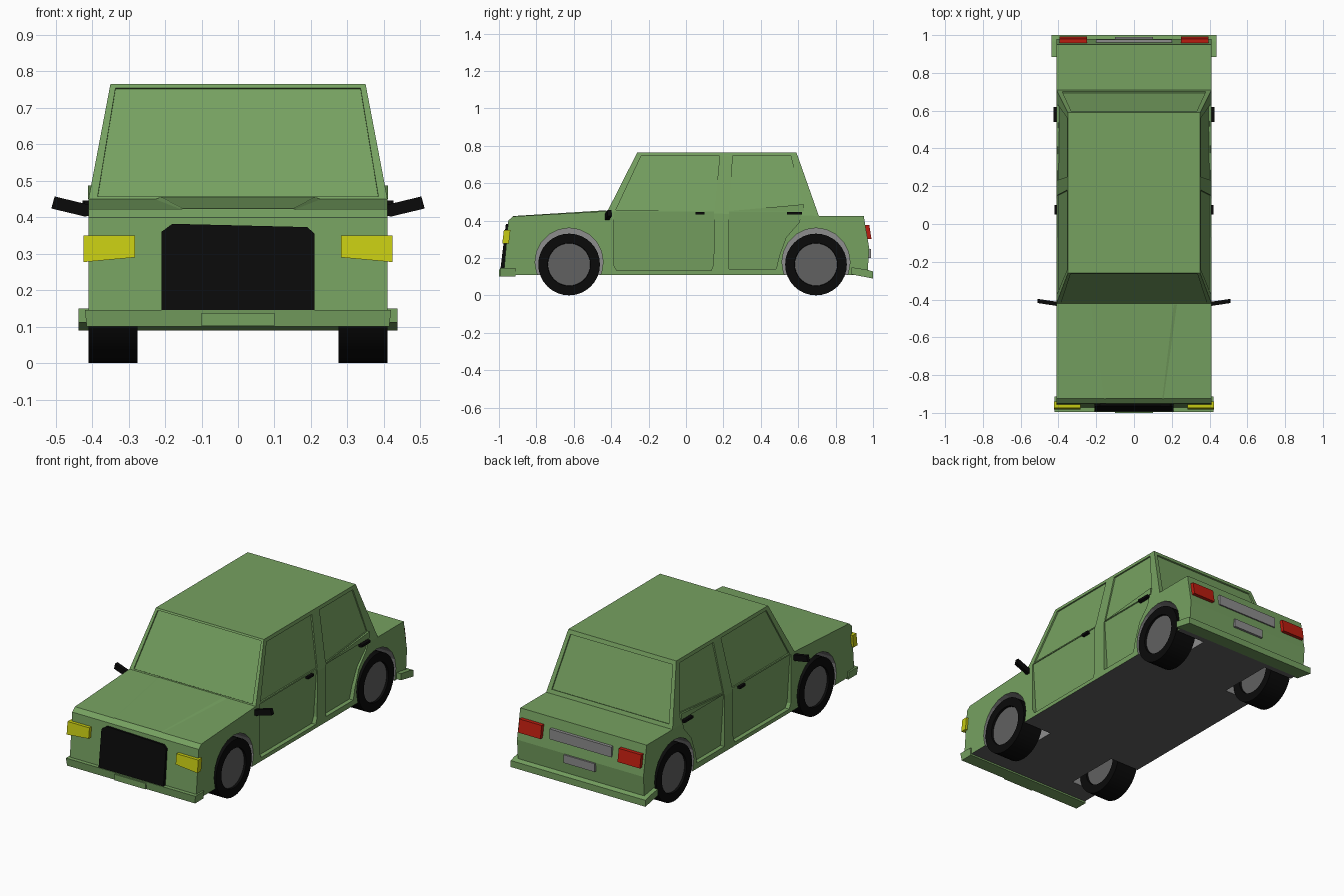
import bpy, bmesh, math
from mathutils import Vector

cube = bpy.data.objects.get("Cube")
if cube:
    bpy.data.objects.remove(cube, do_unlink=True)


def material(name, rgb):
    m = bpy.data.materials.new(name)
    m.use_nodes = True
    m.diffuse_color = (*rgb, 1)
    m.node_tree.nodes["Principled BSDF"].inputs["Base Color"].default_value = (*rgb, 1)
    return m


GREEN = material("leaf green paint", (0.18, 0.355, 0.118))
BLACK = material("black", (0.003, 0.003, 0.003))
DARK = material("dark grey", (0.12, 0.12, 0.12))
GREY = material("light grey", (0.27, 0.27, 0.27))
YELLOW = material("headlight yellow", (0.57, 0.60, 0.006))
RED = material("tail light red", (0.50, 0.012, 0.005))


def finish(name, bm, *mats):
    bmesh.ops.recalc_face_normals(bm, faces=bm.faces)
    me = bpy.data.meshes.new(name)
    bm.to_mesh(me)
    bm.free()
    for m in mats:
        me.materials.append(m)
    ob = bpy.data.objects.new(name, me)
    bpy.context.collection.objects.link(ob)
    return ob


def solid(name, ring_a, ring_b, mat):
    """Closed solid between two matching outlines."""
    bm = bmesh.new()
    a = [bm.verts.new(p) for p in ring_a]
    b = [bm.verts.new(p) for p in ring_b]
    bm.faces.new(a)
    bm.faces.new(b)
    for i in range(len(a)):
        j = (i + 1) % len(a)
        bm.faces.new((a[i], a[j], b[j], b[i]))
    return finish(name, bm, mat)


def plate(name, pts, vec, mat):
    v = Vector(vec)
    return solid(name, pts, [Vector(p) + v for p in pts], mat)


def box(name, x, y, z, mat):
    ring = [(x[0], y[0], z[0]), (x[1], y[0], z[0]), (x[1], y[0], z[1]), (x[0], y[0], z[1])]
    return plate(name, ring, (0, y[1] - y[0], 0), mat)


# Body shell: (y, z, half width) around the side profile
profile = [(-0.975, 0.11, 0.41), (-0.95, 0.40, 0.41), (-0.925, 0.422, 0.41), (-0.42, 0.45, 0.41),
           (-0.26, 0.765, 0.35), (0.59, 0.765, 0.35), (0.71, 0.425, 0.41),
           (0.95, 0.425, 0.41), (0.98, 0.25, 0.41), (0.97, 0.11, 0.41)]
bm = bmesh.new()
sides = [[bm.verts.new((s * w, y, z)) for y, z, w in profile] for s in (1, -1)]
for i in range(len(profile)):
    j = (i + 1) % len(profile)
    f = bm.faces.new((sides[0][i], sides[0][j], sides[1][j], sides[1][i]))
    f.material_index = 1 if j == 0 else 0
for ring in sides:
    bm.faces.new(ring[:4] + ring[6:])
    bm.faces.new(ring[3:7])
body = finish("body", bm, GREEN, DARK, GREY)

# Cutters: wheel wells, recessed windows, doors and screens
cutters = []
WHEELS = {"front": -0.625, "rear": 0.695}
windows = [[(-0.375, 0.456), (-0.24, 0.745), (0.18, 0.745), (0.152, 0.456)],
           [(0.25, 0.745), (0.56, 0.745), (0.625, 0.489), (0.232, 0.456)]]
doors = [[(-0.385, 0.448), (0.15, 0.448), (0.148, 0.17), (0.135, 0.132), (-0.37, 0.132), (-0.385, 0.16)],
         [(0.23, 0.448), (0.62, 0.448), (0.605, 0.39), (0.535, 0.31), (0.498, 0.21), (0.482, 0.142), (0.23, 0.142)]]


def window_x(z):
    return 0.401 - (z - 0.45) * 0.06 / 0.315


def door_x(z):
    return 0.384 + (z - 0.13) * 0.065


for s in (1, -1):
    for y in WHEELS.values():
        ring = [(s * 0.22, y + 0.182 * math.cos(t * math.tau / 20), 0.178 + 0.182 * math.sin(t * math.tau / 20))
                for t in range(20)]
        cutters.append(plate("well_cutter", ring, (s * 0.3, 0, 0), GREY))
    for outlines, depth in ((windows, window_x), (doors, door_x)):
        for o in outlines:
            cutters.append(solid("panel_cutter", [(s * depth(z), y, z) for y, z in o],
                                 [(s * 0.6, y, z) for y, z in o], GREEN))
for y0, z0, slope, n, lo, hi in ((-0.42, 0.45, 0.508, (0, -0.892, 0.453), (0.385, 0.457), (0.336, 0.755)),
                                 (0.71, 0.425, -0.353, (0, 0.943, 0.333), (0.38, 0.447), (0.332, 0.742))):
    pts = [Vector((x, y0 + (z - z0) * slope, z)) - Vector(n) * 0.008
           for x, z in ((-lo[0], lo[1]), lo, hi, (-hi[0], hi[1]))]
    cutters.append(plate("screen_cutter", pts, Vector(n) * 0.06, GREEN))

for c in cutters:
    c.hide_render = True
    mod = body.modifiers.new("cut", 'BOOLEAN')
    mod.operation = 'DIFFERENCE'
    mod.solver = 'EXACT'
    mod.material_mode = 'TRANSFER'
    mod.object = c
bpy.context.view_layer.update()
cut_mesh = bpy.data.meshes.new_from_object(body.evaluated_get(bpy.context.evaluated_depsgraph_get()))
body.modifiers.clear()
body.data = cut_mesh
for c in cutters:
    bpy.data.objects.remove(c, do_unlink=True)

# Wheels: black tyre with a sunken grey rim on both faces
for side, s in (("left", 1), ("right", -1)):
    for end, y in WHEELS.items():
        bm = bmesh.new()
        bmesh.ops.create_cone(bm, cap_ends=True, segments=32, radius1=0.165, radius2=0.165, depth=0.135)
        caps = [f for f in bm.faces if len(f.verts) > 4]
        bmesh.ops.inset_individual(bm, faces=caps, thickness=0.05)
        bmesh.ops.inset_individual(bm, faces=caps, thickness=0.002, depth=-0.012)
        for f in caps:
            f.material_index = 1
        wheel = finish(f"{end}_{side}_wheel", bm, BLACK, DARK)
        wheel.rotation_euler = (0, math.pi / 2, 0)
        wheel.location = (s * 0.3425, y, 0.165)
        bpy.ops.object.select_all(action='DESELECT')
        wheel.select_set(True)
        bpy.context.view_layer.objects.active = wheel
        bpy.ops.object.shade_smooth_by_angle(angle=math.radians(30))

# Raised hood centre
solid("hood_bulge", [(-0.18, -0.928, 0.415), (0.18, -0.928, 0.415), (0.25, -0.425, 0.443), (-0.25, -0.425, 0.443)],
      [(-0.15, -0.925, 0.424), (0.15, -0.925, 0.424), (0.21, -0.425, 0.455), (-0.21, -0.425, 0.455)], GREEN)

# Grille, leaning back with the nose
grille = [(-0.21, 0.14), (0.21, 0.14), (0.21, 0.355), (0.19, 0.373), (-0.18, 0.382), (-0.21, 0.36)]
plate("grille", [(x, -0.992 + (z - 0.14) * 0.12, z) for x, z in grille], (0, 0.04, 0), BLACK)

# Bumpers and number plates
solid("front_bumper", [(-0.42, -0.995, 0.145), (0.42, -0.995, 0.145), (0.42, -0.912, 0.145), (-0.42, -0.912, 0.145)],
      [(-0.415, -0.99, 0.10), (0.415, -0.99, 0.10), (0.415, -0.912, 0.10), (-0.415, -0.912, 0.10)], GREEN)
box("front_plate", (-0.1, 0.1), (-1.0, -0.98), (0.102, 0.137), GREEN)
rear = [(0.885, 0.112), (1.0, 0.09), (1.0, 0.128), (0.965, 0.138), (0.885, 0.15)]
plate("rear_bumper", [(-0.437, y, z) for y, z in rear], (0.874, 0, 0), GREEN)
box("rear_plate", (-0.1, 0.1), (0.96, 0.99), (0.20, 0.248), GREY)
box("rear_trim_bar", (-0.2, 0.2), (0.945, 0.978), (0.308, 0.368), GREY)

for side, s in (("left", 1), ("right", -1)):
    # Lights
    lamp = [(0.282, 0.29), (0.424, 0.277), (0.424, 0.35), (0.282, 0.35)]
    plate(f"{side}_headlight", [(s * x, -0.982 + (z - 0.28) * 0.12, z) for x, z in lamp], (0, 0.035, 0), YELLOW)
    tail = [(0.25, 0.30), (0.395, 0.30), (0.395, 0.375), (0.25, 0.375)]
    plate(f"{side}_tail_light", [(s * x, 0.992 - (z - 0.30) * 0.16, z) for x, z in tail], (0, -0.035, 0), RED)
    # Wing mirror with stalk
    mirror = [(0.40, 0.405), (0.42, 0.402), (0.512, 0.424), (0.503, 0.457), (0.432, 0.44), (0.40, 0.432)]
    plate(f"{side}_mirror", [(s * x, -0.435 + (x - 0.4) * 0.15, z) for x, z in mirror], (0, 0.022, 0), BLACK)
    # Door handles
    for end, y0, y1, x1 in (("front", 0.05, 0.10, 0.422), ("rear", 0.54, 0.62, 0.426)):
        box(f"{end}_{side}_handle", (s * 0.395, s * x1), (y0, y1), (0.432, 0.446), BLACK)
    # Shoulder rising above the rear door
    rise = [(0.23, 0.45), (0.63, 0.45), (0.63, 0.487)]
    solid(f"{side}_rear_shoulder", [(s * 0.37, y, z) for y, z in rise], [(s * 0.411, y, z) for y, z in rise], GREEN)
